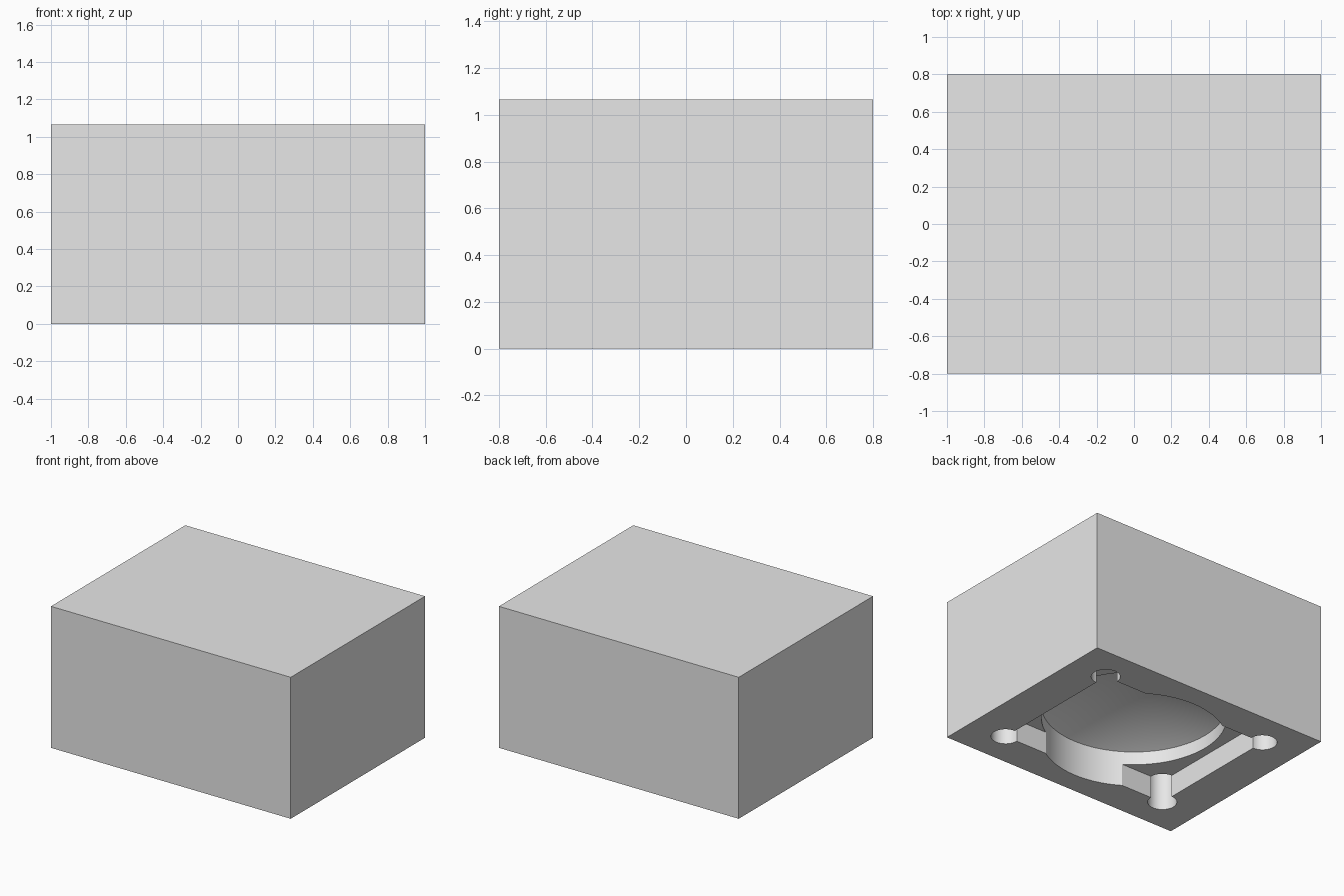
import bpy
import bmesh
import math
from mathutils import Matrix, Vector

cube = bpy.data.objects.get("Cube")
if cube:
    bpy.data.objects.remove(cube, do_unlink=True)

U = 1 / 15                      # design unit
WIDTH, DEPTH, HEIGHT = 30 * U, 24 * U, 16 * U
POCKET_X, POCKET_Y = 10.5 * U, 8 * U
BELOW = -0.1                    # cutters start under the base

grey = bpy.data.materials.new("plain grey")
grey.use_nodes = True
grey.diffuse_color = (0.8, 0.8, 0.8, 1)
grey.node_tree.nodes["Principled BSDF"].inputs["Base Color"].default_value = (0.8, 0.8, 0.8, 1)


def finish(name, bm):
    bmesh.ops.recalc_face_normals(bm, faces=bm.faces)
    mesh = bpy.data.meshes.new(name)
    bm.to_mesh(mesh)
    bm.free()
    mesh.materials.append(grey)
    obj = bpy.data.objects.new(name, mesh)
    bpy.context.collection.objects.link(obj)
    return obj


def block(name, sx, sy, z0, z1):
    bm = bmesh.new()
    mat = Matrix.Translation((0, 0, (z0 + z1) / 2)) @ Matrix.Diagonal((sx, sy, z1 - z0, 1))
    bmesh.ops.create_cube(bm, size=1, matrix=mat)
    return finish(name, bm)


def turned(name, profile, steps, x=0, y=0):
    """Spin an (r, z) profile about a vertical axis at x, y."""
    bm = bmesh.new()
    verts = [bm.verts.new((r, 0, z)) for r, z in profile]
    edges = [bm.edges.new(pair) for pair in zip(verts, verts[1:])]
    bmesh.ops.spin(bm, geom=verts + edges, cent=(0, 0, 0), axis=(0, 0, 1),
                   angle=math.tau, steps=steps)
    bmesh.ops.remove_doubles(bm, verts=bm.verts, dist=1e-5)
    bmesh.ops.translate(bm, verts=bm.verts, vec=Vector((x, y, 0)))
    return finish(name, bm)


# Solid enclosure
box = block("enclosure", WIDTH, DEPTH, 0, HEIGHT)

# Shallow rectangular pocket in the underside
cutters = [block("pocket_cutter", 2 * POCKET_X, 2 * POCKET_Y, BELOW, 2.5 * U)]

# Round recess ending in a shallow cone
R = 9.5 * U
cutters.append(turned("cone_cutter", [(0, BELOW), (R, BELOW), (R, 4 * U), (0, 8.2 * U)], 96))

# Screw holes at the pocket corners
r = 1.5 * U
for sx in (-1, 1):
    for sy in (-1, 1):
        cutters.append(turned("hole_cutter", [(0, BELOW), (r, BELOW), (r, 6 * U), (0, 6 * U)],
                              40, sx * POCKET_X, sy * POCKET_Y))

# Carve everything out of the enclosure
bpy.ops.object.select_all(action='DESELECT')
bpy.context.view_layer.objects.active = box
box.select_set(True)
for cutter in cutters:
    cutter.hide_render = True
    mod = box.modifiers.new("carve", 'BOOLEAN')
    mod.operation = 'DIFFERENCE'
    mod.solver = 'EXACT'
    mod.object = cutter
    bpy.ops.object.modifier_apply(modifier=mod.name)
for cutter in cutters:
    bpy.data.objects.remove(cutter, do_unlink=True)

bpy.ops.object.shade_smooth_by_angle(angle=math.radians(20))
